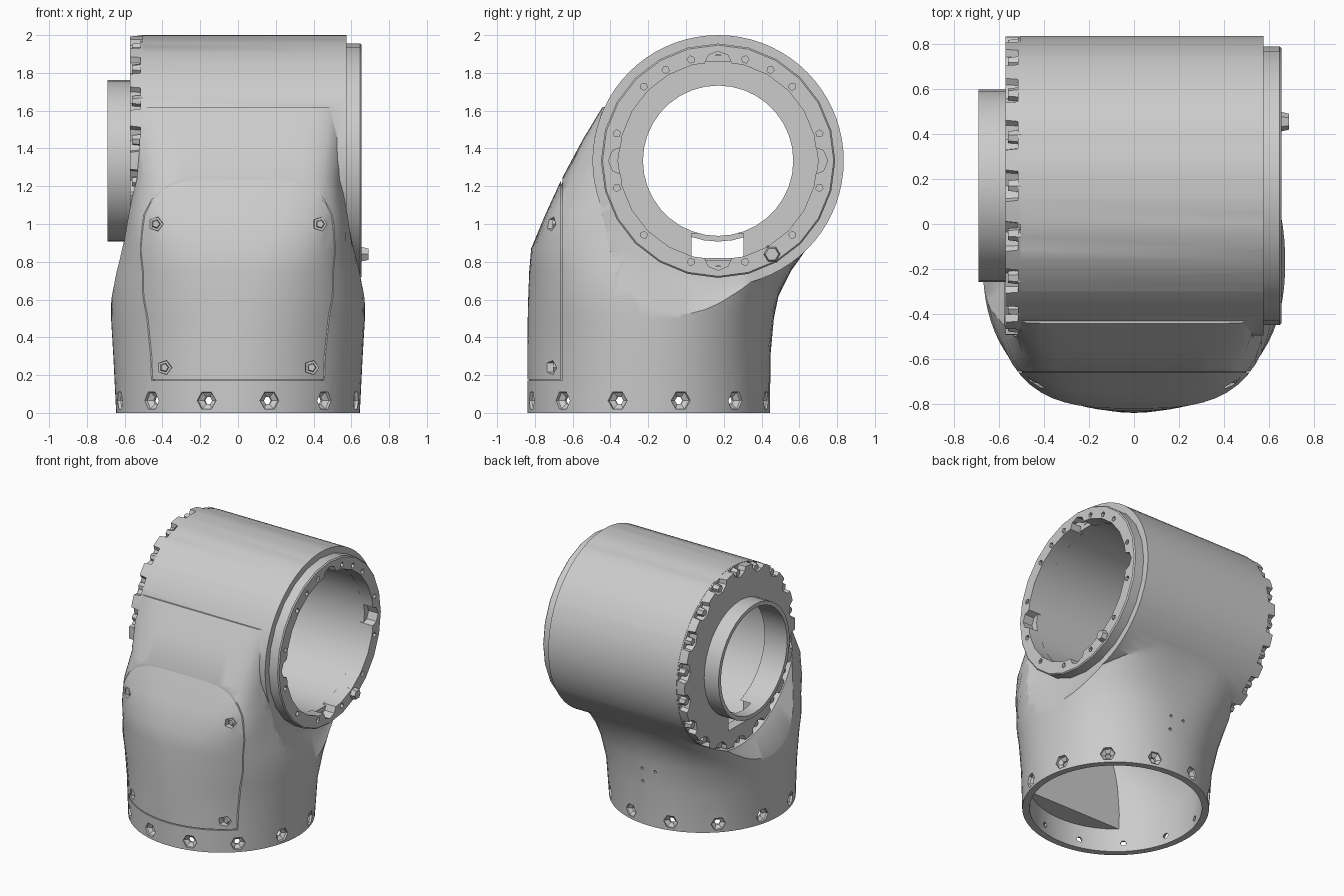
import bpy, bmesh, math
from mathutils import Matrix, Vector

cube = bpy.data.objects.get("Cube")
if cube:
    bpy.data.objects.remove(cube)

grey = bpy.data.materials.new("housing_grey")
grey.use_nodes = True
COLOUR = (0.6, 0.6, 0.6, 1)
grey.diffuse_color = COLOUR
grey.node_tree.nodes["Principled BSDF"].inputs["Base Color"].default_value = COLOUR

AXIS = Vector((0, 0.17, 1.335))      # centre of the cross tube
BASE_Y = -0.195                      # centre of the bottom opening
TUBE_R = 0.665
T = Matrix.Translation


def rot(angle, axis):
    return Matrix.Rotation(math.radians(angle), 4, axis)


def finish(name, bm):
    bmesh.ops.remove_doubles(bm, verts=bm.verts, dist=1e-5)
    bmesh.ops.recalc_face_normals(bm, faces=bm.faces)
    mesh = bpy.data.meshes.new(name)
    bm.to_mesh(mesh)
    bm.free()
    mesh.materials.append(grey)
    ob = bpy.data.objects.new(name, mesh)
    bpy.context.scene.collection.objects.link(ob)
    return ob


def lathe(name, profile, seg, places=(T(AXIS),)):
    """Turn a closed (x, radius) profile round the x axis, once per place."""
    bm = bmesh.new()
    for place in places:
        rings = []
        for i in range(seg):
            a = 2 * math.pi * i / seg
            rings.append([bm.verts.new(place @ Vector((x, r * math.cos(a), r * math.sin(a))))
                          for x, r in profile])
        for i in range(seg):
            p, q = rings[i], rings[(i + 1) % seg]
            for j in range(len(profile)):
                k = (j + 1) % len(profile)
                rj, rk = profile[j][1], profile[k][1]
                if rj == 0 and rk == 0:
                    continue
                if rj == 0:
                    bm.faces.new((p[j], p[k], q[k]))
                elif rk == 0:
                    bm.faces.new((p[j], p[k], q[j]))
                else:
                    bm.faces.new((p[j], p[k], q[k], q[j]))
    return finish(name, bm)


def rod(x0, x1, r0, r1=None):
    return [(x0, 0), (x0, r0), (x1, r1 or r0), (x1, 0)]


def tube(x0, x1, outer, inner, bevel=0.0):
    return [(x0, inner), (x0, outer), (x1 - bevel, outer), (x1, outer - bevel), (x1, inner)]


def box(name, lo, hi):
    bm = bmesh.new()
    lo, hi = Vector(lo), Vector(hi)
    size = Matrix.Diagonal((*(hi - lo), 1))
    bmesh.ops.create_cube(bm, size=1, matrix=T((lo + hi) / 2) @ size)
    return finish(name, bm)


def loft(name, rows, seg=80):
    """Stack sections (z, front y, back y, half width, front and back squareness)."""
    bm = bmesh.new()
    rings = []
    for z, front, back, rx, n_front, n_back in rows:
        ring = []
        for i in range(seg):
            a = 2 * math.pi * i / seg
            c, s = math.cos(a), math.sin(a)
            n = n_back if s > 0 else n_front
            r = (abs(c) ** n + abs(s) ** n) ** (-1 / n)
            y = (front + back) / 2 + (back - front) / 2 * r * s
            ring.append(bm.verts.new((rx * r * c, y, z)))
        rings.append(ring)
    for p, q in zip(rings, rings[1:]):
        for i in range(seg):
            k = (i + 1) % seg
            bm.faces.new((p[i], p[k], q[k], q[i]))
    bm.faces.new(rings[0])
    bm.faces.new(rings[-1])
    return finish(name, bm)


def inset(rows, d, taper=0.0):
    """Shrink sections by d, narrowing further with height by the taper."""
    return [(z if z else -.02, f + d, b - d, rx - d - max(0, z - .4) * taper, nf, nb)
            for z, f, b, rx, nf, nb in rows]


def combine(target, other, operation="DIFFERENCE"):
    other.hide_render = True
    mod = target.modifiers.new("combine", "BOOLEAN")
    mod.operation, mod.solver, mod.object = operation, "EXACT", other
    graph = bpy.context.evaluated_depsgraph_get()
    mesh = bpy.data.meshes.new_from_object(target.evaluated_get(graph))
    target.modifiers.clear()
    target.data = mesh
    bpy.data.objects.remove(other)


def smooth(ob, angle=32):
    for face in ob.data.polygons:
        face.use_smooth = True
    ob.data.set_sharp_from_angle(angle=math.radians(angle))


def around_axis(angles, radius):
    """Places on a circle round the cross tube, kept parallel to it."""
    return [T(AXIS) @ rot(a, "X") @ T((0, radius, 0)) for a in angles]


# Elbow body: blended foot joined to the cross tube
rows = [(0, -.84, .445, .645, 2, 2), (.3, -.84, .447, .66, 2, 2.1), (.5, -.838, .465, .672, 2.1, 2.4),
        (.62, -.835, .49, .672, 2.3, 2.8), (.75, -.83, .555, .66, 2.5, 3.5),
        (.87, -.82, .64, .63, 3.1, 4.5), (1.05, -.745, .755, .59, 4.8, 6),
        (1.235, -.66, .8, .573, 5, 6), (1.45, -.545, .8, .57, 8, 8), (1.62, -.442, .73, .565, 16, 8)]
body = loft("elbow_body", rows)
combine(body, lathe("cross_tube", rod(-.505, .575, TUBE_R), 72), "UNION")

# Flared clearances round both tube ends
combine(body, lathe("left_clearance", rod(.575, .72, .669, .94), 72))
combine(body, lathe("right_clearance", [(-.505, 0), (-.505, .669), (-.575, .675), (-.72, .94), (-.72, 0)], 72))

# Hollow foot with a flat wall behind the front cover
cavity = loft("foot_cavity", inset(rows[:7], .05, .5))
combine(cavity, box("cover_keep", (-1, -1, .18), (1, -.64, 2)))
combine(body, cavity)
combine(body, lathe("tube_cavity", rod(-.6, .7, .56), 28))

# Shallow seam round the front cover
for lo, hi in (((-.8, -.661, .171), (.8, -.655, 1.3)), ((-.8, -1, .171), (.8, -.655, .178))):
    seam = box("cover_seam", lo, hi)
    combine(seam, loft("seam_core", inset(rows, .012)))
    combine(body, seam)

# Countersunk holes round the foot
foot = [T((0, BASE_Y, .065)) @ rot(15 + 30 * i, "Z") for i in range(12)]
combine(body, lathe("foot_holes", [(.55, 0), (.55, .02), (.61, .022), (.63, .05), (.7, .06), (.7, 0)], 6, foot))

# Cover screws in pockets
spots = [T((s * x, y, z)) @ rot(-90, "Z") for s in (-1, 1)
         for x, y, z in ((.435, -.69, 1.0), (.39, -.685, .24))]
combine(body, lathe("cover_pockets", rod(0, .15, .038, .045), 5, spots))
smooth(lathe("cover_screws", rod(-.01, .018, .028, .02), 5, spots))

# Three pinholes on the back
pins = [T((x, .3, z)) @ rot(90, "Z") for x, z in ((.05, .43), (-.06, .43), (.05, .33))]
combine(body, lathe("pinholes", rod(0, .4, .011), 8, pins))
smooth(body)

# Lining that closes the cross tube off from the foot
smooth(lathe("tube_lining", tube(-.5, .575, .562, .53), 22))

# Left mounting ring with keyways and screw holes
ring = lathe("left_ring", tube(.55, .655, .62, .525, .008), 24)
combine(ring, lathe("keyways", rod(.5, .7, .075, .075), 8, around_axis(range(0, 360, 90), .505)))
holes = [15, 45, 60, 75, 105, 120, 135, 165, 195, 225, 255, 285, 315, 345]
combine(ring, lathe("ring_holes", rod(.625, .7, .02), 5, around_axis(holes, .555)))
smooth(ring)
smooth(lathe("ring_stud", rod(.62, .69, .052, .035), 6, [T((0, .455, .84))]))

# Right flange with scalloped rim, bolts and a cable slot
flange = lathe("right_flange", tube(-.572, -.5, .663, .4), 72)
steps = [10 + 20 * i for i in range(18)]
combine(flange, lathe("scallops", rod(-.6, -.515, .085, .075), 8, around_axis(steps, .685)))
combine(flange, box("flange_slot", (-.6, .03, .82), (-.4, .305, 1.0)))
smooth(flange)
smooth(lathe("flange_bolts", rod(-.56, -.5, .026, .034), 6, around_axis(steps, .632)))

# Right collar, cut by the same slot
collar = lathe("right_collar", tube(-.692, -.505, .428, .398), 36)
combine(collar, box("collar_slot", (-.6, .03, .82), (-.4, .305, .95)))
smooth(collar)
